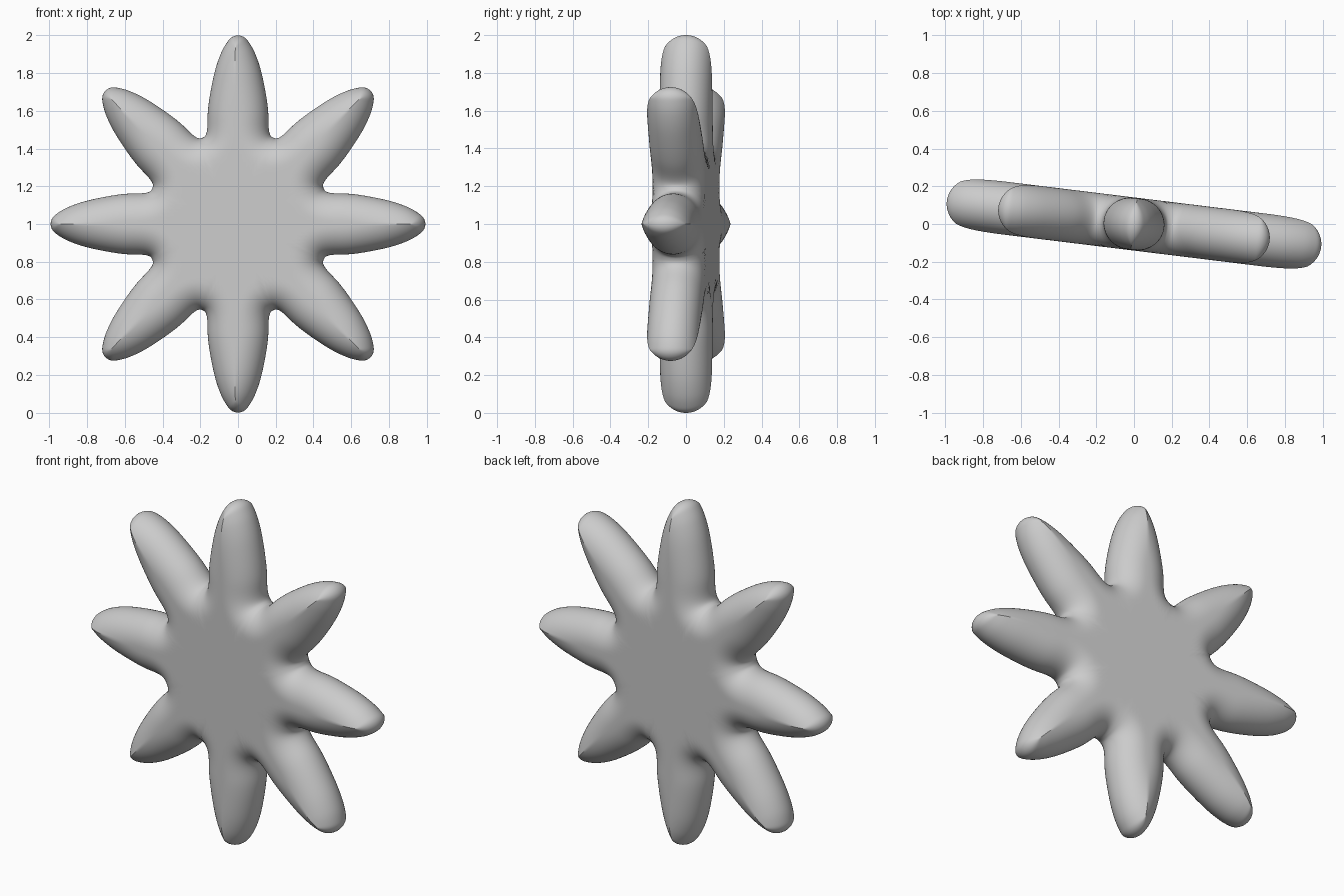
import bpy, bmesh, math
from mathutils import Vector, Matrix
from mathutils.geometry import interpolate_bezier

cube = bpy.data.objects.get("Cube")
if cube:
    bpy.data.objects.remove(cube)

ARMS = 8
HALF_DEPTH = 0.14     # half thickness of the star
BEVEL = 0.15          # width of the rounded edge
ROWS, COLS = 56, 14
STEP = math.pi / ARMS

# Half outline of one arm, from the valley to the tip (half width, radius)
profile = [Vector(p) for p in [
    (0.19, 0.457), (0.172, 0.471), (0.163, 0.51), (0.16, 0.6), (0.146, 0.7),
    (0.12, 0.82), (0.088, 0.91), (0.055, 0.967), (0.03, 0.992), (0, 1)]]
side = Vector((math.sin(STEP), math.cos(STEP)))
profile[0] = side * profile[0].dot(side)
before = 2 * side * profile[1].dot(side) - profile[1]
after = Vector((-profile[-2].x, profile[-2].y))
knots = [before] + profile + [after]


def outline(u):
    """Smooth curve through the profile points, u from 0 to 1."""
    s = u * (len(profile) - 1)
    k = min(int(s), len(profile) - 2)
    t = s - k
    a, b, c, d = knots[k:k + 4]
    return 0.5 * (2 * b + (c - a) * t + (2 * a - 5 * b + 4 * c - d) * t ** 2
                  + (3 * b - a - 3 * c + d) * t ** 3)


params = [math.sin(i / ROWS * math.pi / 2) for i in range(ROWS + 1)]
rim = [outline(u) for u in params]


def rim_distance(p):
    best = 9.0
    for a, b in zip(rim, rim[1:]):
        ab = b - a
        t = max(0, min(1, (p - a).dot(ab) / ab.length_squared))
        best = min(best, (p - a - ab * t).length)
    return best


# Half arm surface: ribs running from the rim to the arm's centre line
half_arm = []
for u, edge in zip(params, rim):
    spine = Vector((0, u ** 0.55))
    row = []
    for j in range(COLS + 1):
        p = edge.lerp(spine, 1 - math.cos(j / COLS * math.pi / 2))
        d = 0 if j == 0 else min(1, rim_distance(p) / BEVEL)
        row.append(Vector((p.x, HALF_DEPTH * math.sqrt(1 - (1 - d) ** 2), p.y)))
    half_arm.append(row)

# Mirror the half arm left/right and front/back, and repeat it round the centre
bm = bmesh.new()
for arm in range(ARMS):
    turn = Matrix.Rotation(arm * 2 * STEP, 3, 'Y')
    for sx in (1, -1):
        for sy in (1, -1):
            flip = Matrix.Diagonal((sx, sy, 1))
            grid = [[bm.verts.new(turn @ flip @ p) for p in row] for row in half_arm]
            for r0, r1 in zip(grid, grid[1:]):
                for j in range(COLS):
                    quad = (r0[j], r0[j + 1], r1[j + 1], r1[j])
                    bm.faces.new(quad if sx * sy > 0 else quad[::-1])
bmesh.ops.remove_doubles(bm, verts=bm.verts, dist=0.0002)
bmesh.ops.recalc_face_normals(bm, faces=bm.faces)
mesh = bpy.data.meshes.new("eight_arm_star")
bm.to_mesh(mesh)
bm.free()

# Plain grey material
grey = bpy.data.materials.new("light_grey")
grey.use_nodes = True
colour = (0.6, 0.6, 0.6, 1)
grey.diffuse_color = colour
grey.node_tree.nodes["Principled BSDF"].inputs["Base Color"].default_value = colour
mesh.materials.append(grey)

# Stand the star upright, turned slightly about the vertical
star = bpy.data.objects.new("eight_arm_star", mesh)
bpy.context.collection.objects.link(star)
star.location.z = 1
star.rotation_euler.z = math.radians(-7)
bpy.context.view_layer.objects.active = star
star.select_set(True)
bpy.ops.object.shade_smooth_by_angle(angle=math.radians(35))
